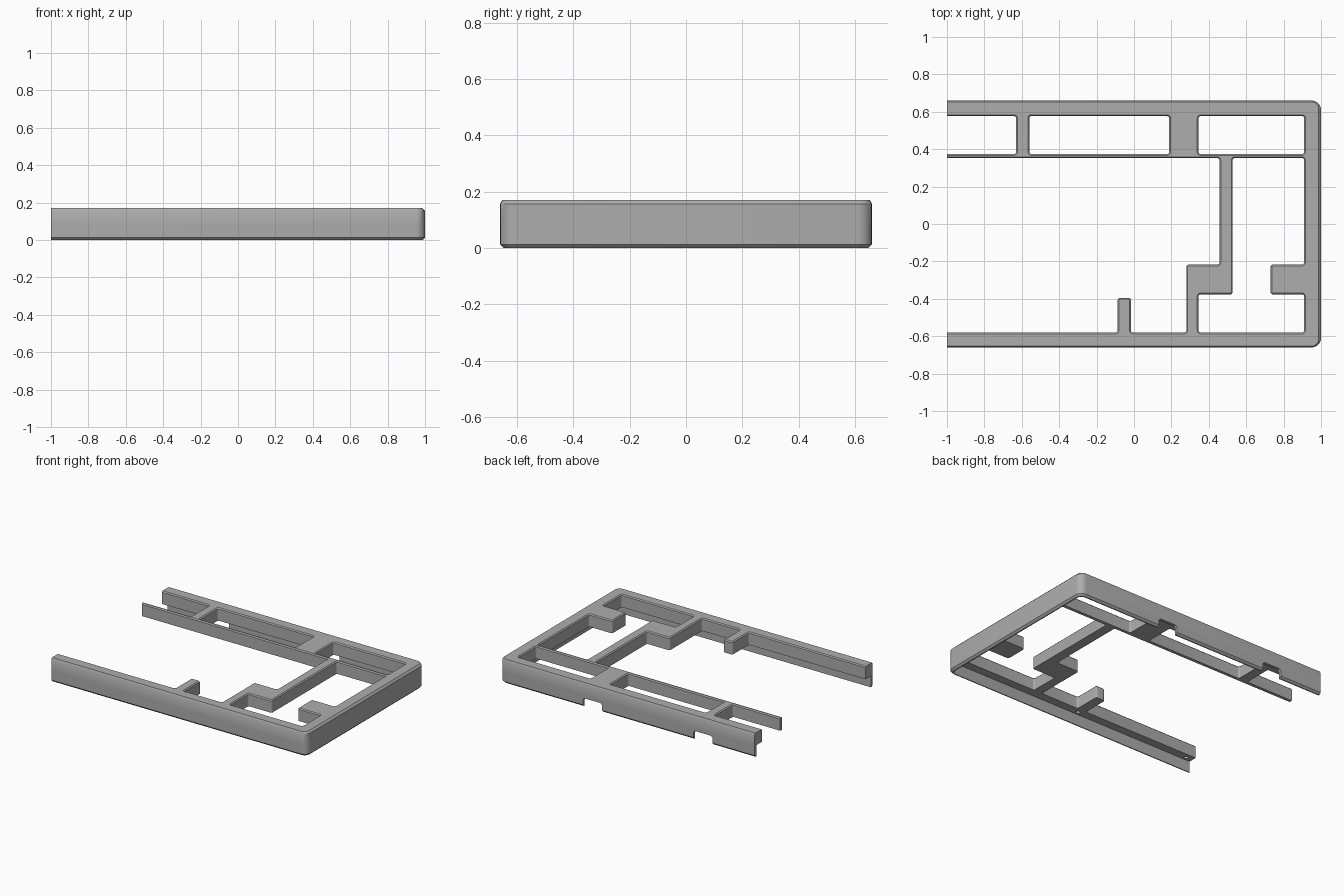
import bpy, bmesh
from math import sin, cos, pi
from mathutils import Vector

if "Cube" in bpy.data.objects:
    bpy.data.objects.remove(bpy.data.objects["Cube"], do_unlink=True)

grey = bpy.data.materials.new("plain grey")
grey.use_nodes = True
grey.diffuse_color = (0.42, 0.42, 0.42, 1)
grey.node_tree.nodes["Principled BSDF"].inputs["Base Color"].default_value = grey.diffuse_color

W, D, H = 1.0, 0.66, 0.17      # half width, half depth, height
PLATE = 0.08                   # underside of the plate
OUTER, INNER = 0.013, 0.007    # chamfers on outside and inside edges
STEPS = 6


def ring(points, outer, inner):
    """Inset a right-angled loop (material on its left) and round its corners."""
    pts = [Vector(p) for p in points]
    n = len(pts)
    dirs = [(pts[(i + 1) % n] - pts[i]).normalized() for i in range(n)]
    result = []
    for i, p in enumerate(pts):
        offset = Vector((0, 0))
        a, b = dirs[i - 1], dirs[i]
        for start, d in ((pts[i - 1], a), (p, b)):
            outside = abs(start.y) == D and abs((start + d).y) == D or start.x == W and d.x == 0
            cut_end = start.x == -W and d.x == 0
            offset += Vector((-d.y, d.x)) * (0 if cut_end else outer if outside else inner)
        q = p + offset
        if p.x == -W:                       # flat cut end stays square
            result.append(q)
            continue
        at_corner = p.x == W
        convex = a.x * b.y - a.y * b.x > 0
        r = (0.05 if at_corner else 0.012) - (outer if at_corner else inner) * (1 if convex else -1)
        centre = q - a * r + b * r
        result += [centre - b * r * cos(t) + a * r * sin(t)
                   for t in (pi / 2 * k / STEPS for k in range(STEPS + 1))]
    return result


def add_ring(bm, pts, z):
    return [bm.verts.new((p.x, p.y, z)) for p in pts]


def bridge(bm, low, high, closed=True):
    for i in range(0 if closed else 1, len(low)):
        bm.faces.new((low[i - 1], low[i], high[i], high[i - 1]))


def make(name, bm):
    bmesh.ops.recalc_face_normals(bm, faces=bm.faces)
    mesh = bpy.data.meshes.new(name)
    bm.to_mesh(mesh)
    bm.free()
    mesh.materials.append(grey)
    ob = bpy.data.objects.new(name, mesh)
    bpy.context.collection.objects.link(ob)
    return ob


def activate(ob):
    bpy.ops.object.select_all(action='DESELECT')
    ob.select_set(True)
    bpy.context.view_layer.objects.active = ob


def cut(ob, cutter):
    cutter.hide_render = True
    mod = ob.modifiers.new("cut", 'BOOLEAN')
    mod.operation, mod.solver, mod.object = 'DIFFERENCE', 'EXACT', cutter
    activate(ob)
    bpy.ops.object.modifier_apply(modifier=mod.name)
    bpy.data.objects.remove(cutter, do_unlink=True)


# Plate: open outline with stubs and bridges, plus closed windows
front, back = -0.58, 0.577
rail_low, rail_high = 0.352, 0.374
arm_low, arm_high = -0.376, -0.217
outline = [(-W, -D), (W, -D), (W, D), (-W, D),
           (-W, back), (-0.63, back), (-0.63, rail_high), (-W, rail_high),
           (-W, rail_low), (0.457, rail_low), (0.457, arm_high), (0.28, arm_high),
           (0.28, front), (-0.017, front), (-0.017, -0.395), (-0.087, -0.395),
           (-0.087, front), (-W, front)]
side_window = [(0.345, front), (0.345, arm_low), (0.527, arm_low), (0.527, rail_low),
               (0.91, rail_low), (0.91, arm_high), (0.73, arm_high), (0.73, arm_low),
               (0.91, arm_low), (0.91, front)]
loops = [outline, side_window]
for x0, x1 in ((-0.56, 0.188), (0.345, 0.91)):
    loops.append([(x0, rail_high), (x0, back), (x1, back), (x1, rail_high)])

bm = bmesh.new()
tops, bottoms = [], []
for loop in loops:
    wall, crown = ring(loop, 0, 0), ring(loop, OUTER, INNER)
    # each point's chamfer: outside and inside edges share one height step
    low = add_ring(bm, wall, PLATE)
    mid = add_ring(bm, wall, H - OUTER if loop is outline else H - INNER)
    if loop is outline:
        for v in mid:
            if abs(v.co.y) < 0.6 and v.co.x < W - 0.06:
                v.co.z = H - INNER
    top = add_ring(bm, crown, H)
    bridge(bm, low, mid)
    bridge(bm, mid, top)
    bottoms.append(low)
    tops.append(top)
for group in (tops, bottoms):
    edges = [bm.edges.get((r[i - 1], r[i])) for r in group for i in range(len(r))]
    bmesh.ops.triangle_fill(bm, use_beauty=True, use_dissolve=False, edges=edges)
plate = make("plate", bm)

# Blind screw holes under the front rail
for x in (-0.95, -0.05):
    bm = bmesh.new()
    bmesh.ops.create_cone(bm, cap_ends=True, segments=16, radius1=0.014, radius2=0.014, depth=0.08)
    bmesh.ops.translate(bm, verts=bm.verts, vec=(x, -0.615, PLATE))
    cut(plate, make("screw_hole_cutter", bm))

# Skirt: thin wall below the plate on three sides, chamfered at the foot
base = [(-W, -D), (W, -D), (W, D), (-W, D)]
section = [(0, PLATE), (0, OUTER), (OUTER, 0), (0.02, 0), (0.02, PLATE)]
bm = bmesh.new()
rings = [add_ring(bm, ring(base, d, d), z) for d, z in section]
for i in range(len(rings)):
    bridge(bm, rings[i - 1], rings[i], closed=False)
for end in (0, -1):
    bm.faces.new([r[end] for r in rings])
skirt = make("skirt", bm)

# Cable notches in the back of the skirt, with rounded upper corners
for x in (0.27, -0.595):
    half, top, r = 0.075, 0.062, 0.02
    shape = [(x - half, -0.05), (x + half, -0.05)]
    for side, start in ((1, 0), (-1, pi / 2)):
        shape += [(x + side * (half - r) + r * cos(start + t), top - r + r * sin(start + t))
                  for t in (pi / 2 * k / STEPS for k in range(STEPS + 1))]
    bm = bmesh.new()
    face = bm.faces.new([bm.verts.new((px, D - 0.05, pz)) for px, pz in shape])
    new = bmesh.ops.extrude_face_region(bm, geom=[face])["geom"]
    bmesh.ops.translate(bm, verts=[g for g in new if isinstance(g, bmesh.types.BMVert)],
                        vec=(0, 0.1, 0))
    cut(skirt, make("notch_cutter", bm))

for ob in (plate, skirt):
    activate(ob)
    bpy.ops.object.shade_smooth_by_angle(angle=pi / 6)
